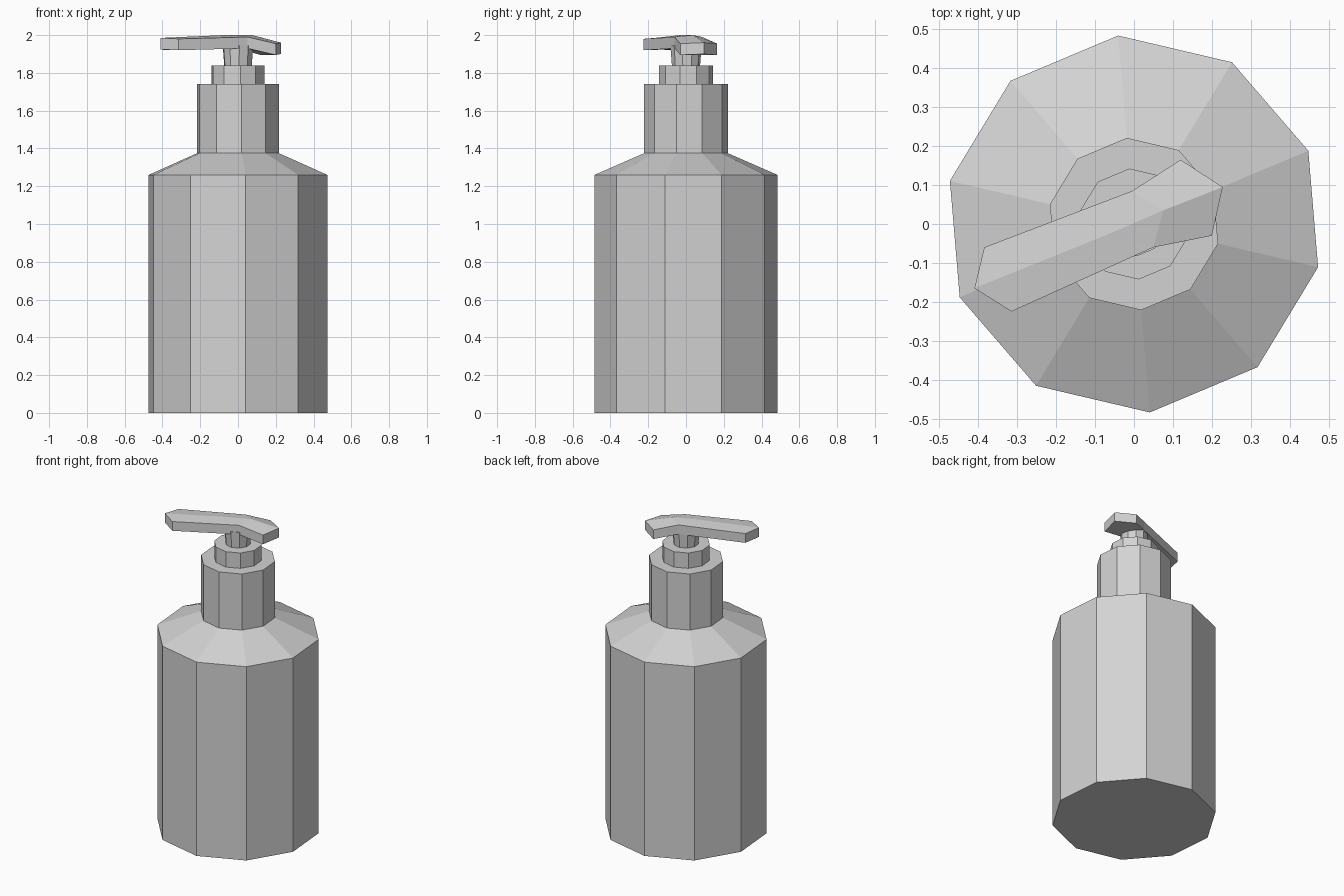
import bpy, math

cube = bpy.data.objects.get("Cube")
if cube:
    bpy.data.objects.remove(cube, do_unlink=True)

# One plain grey for the whole dispenser
grey = bpy.data.materials.new("light grey plastic")
grey.use_nodes = True
colour = (0.65, 0.65, 0.65, 1)
grey.diffuse_color = colour
grey.node_tree.nodes["Principled BSDF"].inputs["Base Color"].default_value = colour

SIDES = 10
PHASE = math.radians(22.8)


def add_mesh(name, verts, faces):
    mesh = bpy.data.meshes.new(name)
    mesh.from_pydata(verts, [], faces)
    mesh.materials.append(grey)
    mesh.validate()
    obj = bpy.data.objects.new(name, mesh)
    bpy.context.collection.objects.link(obj)
    return obj


def lathe(name, profile):
    """Ten-sided solid from (radius, height) pairs, listed bottom to top."""
    verts = [(r * math.cos(PHASE + i * math.tau / SIDES),
              r * math.sin(PHASE + i * math.tau / SIDES), z)
             for r, z in profile for i in range(SIDES)]
    faces = [list(range(SIDES))[::-1]]
    for k in range(len(profile) - 1):
        for i in range(SIDES):
            j = (i + 1) % SIDES
            a, b = k * SIDES, (k + 1) * SIDES
            faces.append([a + i, a + j, b + j, b + i])
    faces.append([len(verts) - SIDES + i for i in range(SIDES)])
    return add_mesh(name, verts, faces)


# Bottle body with sloping shoulder, neck, collar and pump stem
lathe("bottle_body", [(0.486, 0), (0.486, 1.26), (0.222, 1.375)])
lathe("bottle_neck", [(0.222, 1.375), (0.222, 1.74)])
lathe("pump_collar", [(0.143, 1.74), (0.143, 1.84)])
lathe("pump_stem", [(0.075, 1.84), (0.083, 1.945)])

# Pump lever: outline runs anticlockwise from the spout tip,
# with a short raised ridge along the middle
outline = [(-0.41, -0.165, 1.985), (-0.315, -0.225, 1.98),
           (0.05, -0.06, 1.99), (0.2, -0.03, 1.955),
           (0.228, 0.095, 1.96), (0.12, 0.165, 1.955),
           (-0.005, 0.085, 1.99), (-0.385, -0.06, 1.98)]
ridge = [(-0.075, -0.03, 2.0), (0.075, 0.035, 2.0)]
n = len(outline)
under = [(x, y, z - 0.06) for x, y, z in outline]
back, front = 2 * n, 2 * n + 1
top_faces = [[0, 1, 2, back], [back, 2, front], [front, 2, 3, 4],
             [front, 4, 5, 6], [back, front, 6], [back, 6, 7, 0]]
side_faces = [[n + i, n + (i + 1) % n, (i + 1) % n, i] for i in range(n)]
under_faces = [[n + i for i in f] for f in ([7, 6, 2, 1, 0], [6, 5, 4, 3, 2])]
add_mesh("pump_lever", outline + under + ridge, top_faces + side_faces + under_faces)
